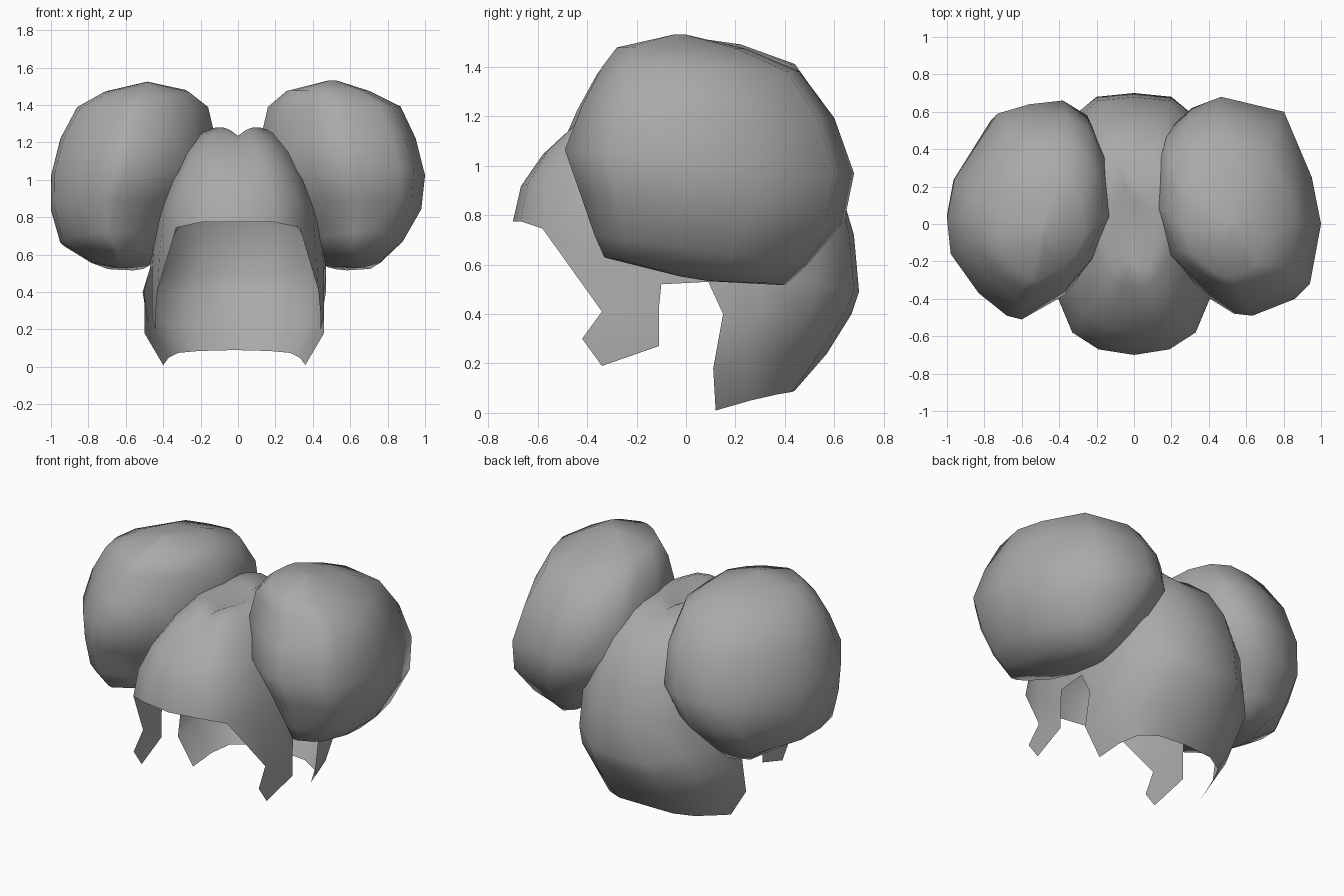
import bpy, bmesh, math
from mathutils import Vector
from mathutils.bvhtree import BVHTree

cube = bpy.data.objects.get("Cube")
if cube:
    bpy.data.objects.remove(cube)

grey = bpy.data.materials.new("hair_grey")
grey.use_nodes = True
GREY = (0.4, 0.4, 0.4, 1)
grey.diffuse_color = GREY
grey.node_tree.nodes["Principled BSDF"].inputs["Base Color"].default_value = GREY


def weld(bm):
    bmesh.ops.remove_doubles(bm, verts=bm.verts, dist=0.001)
    bmesh.ops.recalc_face_normals(bm, faces=bm.faces)
    bm.normal_update()
    return bm


def inside(tree, p):
    co, normal, _, _ = tree.find_nearest(p)
    return (p - co).dot(normal) < -.01


def finish(name, bm, trees):
    """Drop faces buried in the neighbouring parts and make a smooth object."""
    buried = [f for f in bm.faces
              if any(all(inside(t, v.co) for v in f.verts) for t in trees)]
    bmesh.ops.delete(bm, geom=buried, context='FACES')
    mesh = bpy.data.meshes.new(name)
    bm.to_mesh(mesh)
    bm.free()
    mesh.materials.append(grey)
    for poly in mesh.polygons:
        poly.use_smooth = True
    bpy.context.collection.objects.link(bpy.data.objects.new(name, mesh))


def skin(bm, columns):
    """Quads between neighbouring columns of points."""
    rows = [[bm.verts.new(p) for p in col] for col in columns]
    for a, b in zip(rows, rows[1:]):
        for i in range(len(a) - 1):
            bm.faces.new((a[i], b[i], b[i + 1], a[i + 1]))


# Hair cap: half of the hem from the fringe round to the nape
hem = [(0, -.70, .775), (.19, -.67, .775), (.33, -.58, .745), (.42, -.36, .60),
       (.46, -.10, .52), (.47, .09, .53), (.47, .30, .53), (.38, .53, .52),
       (.20, .68, .49), (0, .70, .49)]
cap = bmesh.new()
dome = []
for i, p in enumerate(hem):
    p = Vector(p)
    turn = math.pi * i / (len(hem) - 1)
    ridge = min(1, 2 * math.sin(turn))
    crown = Vector((.12 * math.sin(turn), -.04 - .24 * math.cos(turn), 1.235 + .045 * ridge))
    front = math.cos(turn)
    slope = 1 + front * (.6 if front > 0 else .15)    # flatter towards the fringe
    column = []
    for k in range(6):
        a = math.pi / 2 * k / 5
        flat = crown.lerp(p, max(0, math.cos(a)) ** slope)
        column.append((flat.x, flat.y, p.z + (crown.z - p.z) * math.sin(a)))
    column.append((0, crown.y * .8, 1.235))     # sunken parting
    dome.append(column)
skin(cap, dome)

# Side lock in front of the ear
skin(cap, [[hem[3], (.43, -.34, .41), (.44, -.42, .30), (.44, -.34, .19)],
           [hem[4], (.46, -.11, .42), (.46, -.11, .33), (.46, -.11, .27)]])
cap.faces.new([cap.verts.new(p) for p in (hem[2], hem[3], (.43, -.34, .41))])

# Back curtain, curling in towards the neck
middle = [(.48, .15, .40), (.49, .31, .40), (.40, .50, .40), (.22, .64, .40), (0, .67, .40)]
lower = [(.48, .11, .18), (.46, .25, .22), (.38, .41, .24), (.22, .54, .24), (0, .57, .24)]
tips = [(.38, .12, .01), (.35, .26, .05), (.30, .37, .075), (.19, .43, .085), (0, .44, .09)]
skin(cap, list(zip(hem[5:], middle, lower, tips)))

# Other half, with the curtain swaying a little to the right
bmesh.ops.mirror(cap, geom=cap.verts[:] + cap.edges[:] + cap.faces[:],
                 axis='X', merge_dist=.001)
for v in cap.verts:
    if v.co.z < .45 and v.co.y > 0:
        v.co.x -= .02
weld(cap)

# Buns: rings of (height, inner x, outer x left, outer x right, front y, back y)
rings = [(1.53, .48, .53, .49, -.05, 0), (1.475, .26, .70, .72, -.28, .24),
         (1.39, .16, .87, .86, -.34, .46), (1.22, .12, .95, .95, -.42, .60),
         (1.02, .13, 1, 1, -.49, .68), (.84, .24, .98, 1, -.43, .64),
         (.66, .38, .88, .95, -.37, .49), (.57, .46, .78, .80, -.33, .40),
         (.54, .60, .66, .68, -.02, .10)]

# Plan outlines, seen from above
left_plan = [(.12, .1), (.14, .38), (.17, .5), (.3, .62), (.46, .68), (.8, .6), (.95, .25),
             (1, 0), (.94, -.32), (.86, -.4), (.63, -.49), (.53, -.48), (.4, -.4), (.2, -.2)]
right_plan = [(.13, .05), (.17, .4), (.25, .58), (.38, .66), (.56, .64), (.73, .59), (.96, .24),
              (1, .03), (.98, -.16), (.83, -.37), (.68, -.49), (.6, -.51), (.37, -.38), (.24, -.22)]


def bun(side, plan, shift, lean):
    """Stack scaled copies of the plan, tilted down to the back near the bottom."""
    xs, ys = zip(*plan)
    bm = bmesh.new()
    loops = []
    for z, inner, left, right, front, back in rings:
        outer = left if side > 0 else right
        tilt = lean * max(0, z - 1.02) - .16 * (1.53 - z)
        loop = []
        for px, py in plan + plan[:1]:
            u = (px - min(xs)) / (max(xs) - min(xs))
            v = (py - min(ys)) / (max(ys) - min(ys))
            y = front + v * (back - front)
            loop.append((side * (inner + u * (outer - inner)), y + shift,
                         z + tilt * (y - .05)))
        loops.append(loop)
    skin(bm, loops)
    for end in (loops[0], loops[-1]):
        bm.faces.new([bm.verts.new(p) for p in end[:-1]])
    return weld(bm)


left_bun = bun(1, left_plan, 0, 0)
right_bun = bun(-1, right_plan, -.02, .2)

# The parts are fused, so nothing is kept where they overlap
cap_tree, left_tree, right_tree = map(BVHTree.FromBMesh, (cap, left_bun, right_bun))
finish("hair_cap", cap, [left_tree, right_tree])
finish("left_bun", left_bun, [cap_tree])
finish("right_bun", right_bun, [cap_tree])
